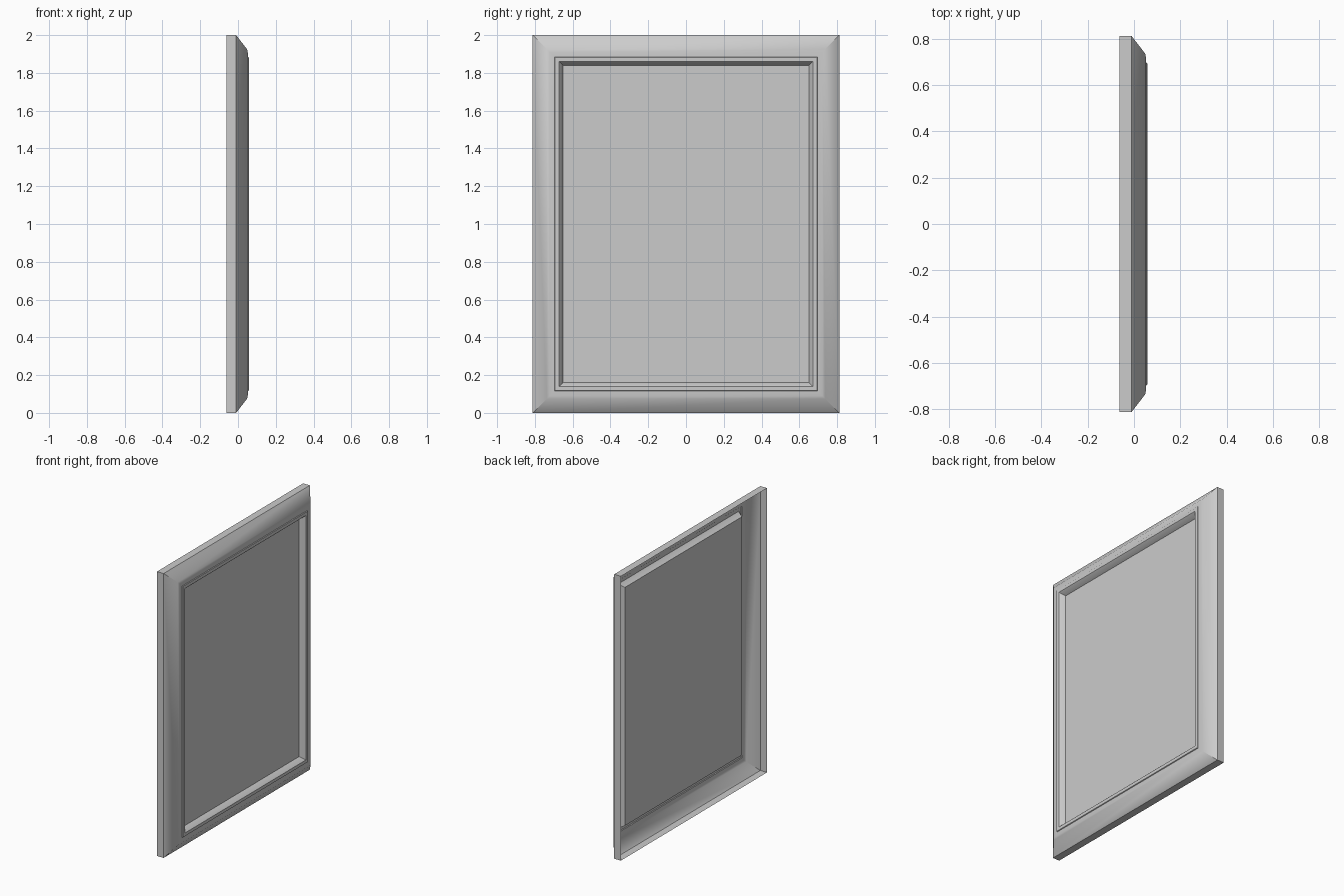
import bpy, bmesh

if "Cube" in bpy.data.objects:
    bpy.data.objects.remove(bpy.data.objects["Cube"])

HALF_W, HEIGHT = 0.812, 2.0

def ring(bm, inset, x):
    """Rectangle of four vertices facing +x, inset from the outer border."""
    y = HALF_W - inset
    return [bm.verts.new((x, a, b)) for a, b in
            ((-y, inset), (y, inset), (y, HEIGHT - inset), (-y, HEIGHT - inset))]

def finish(bm, name):
    me = bpy.data.meshes.new(name)
    bm.to_mesh(me)
    bm.free()
    ob = bpy.data.objects.new(name, me)
    bpy.context.collection.objects.link(ob)
    return ob

# Open-backed moulding: (inset, depth) profile swept round with mitred corners
profile = [(0, -0.062), (0, -0.01), (0.075, 0.048), (0.09, 0.0515), (0.115, 0.053),
           (0.118, 0.058), (0.14, 0.058), (0.145, 0.053), (0.162, 0.02)]
bm = bmesh.new()
rings = [ring(bm, d, x) for d, x in profile]
for outer, inner in zip(rings, rings[1:]):
    for i in range(4):
        j = (i + 1) % 4
        bm.faces.new((outer[i], outer[j], inner[j], inner[i]))
frame = finish(bm, "frame_moulding")
bpy.context.view_layer.objects.active = frame
frame.select_set(True)
bpy.ops.object.shade_smooth_by_angle(angle=0.7)

# Flat picture panel closing the opening
bm = bmesh.new()
bm.faces.new(ring(bm, *profile[-1]))
finish(bm, "picture_panel")
